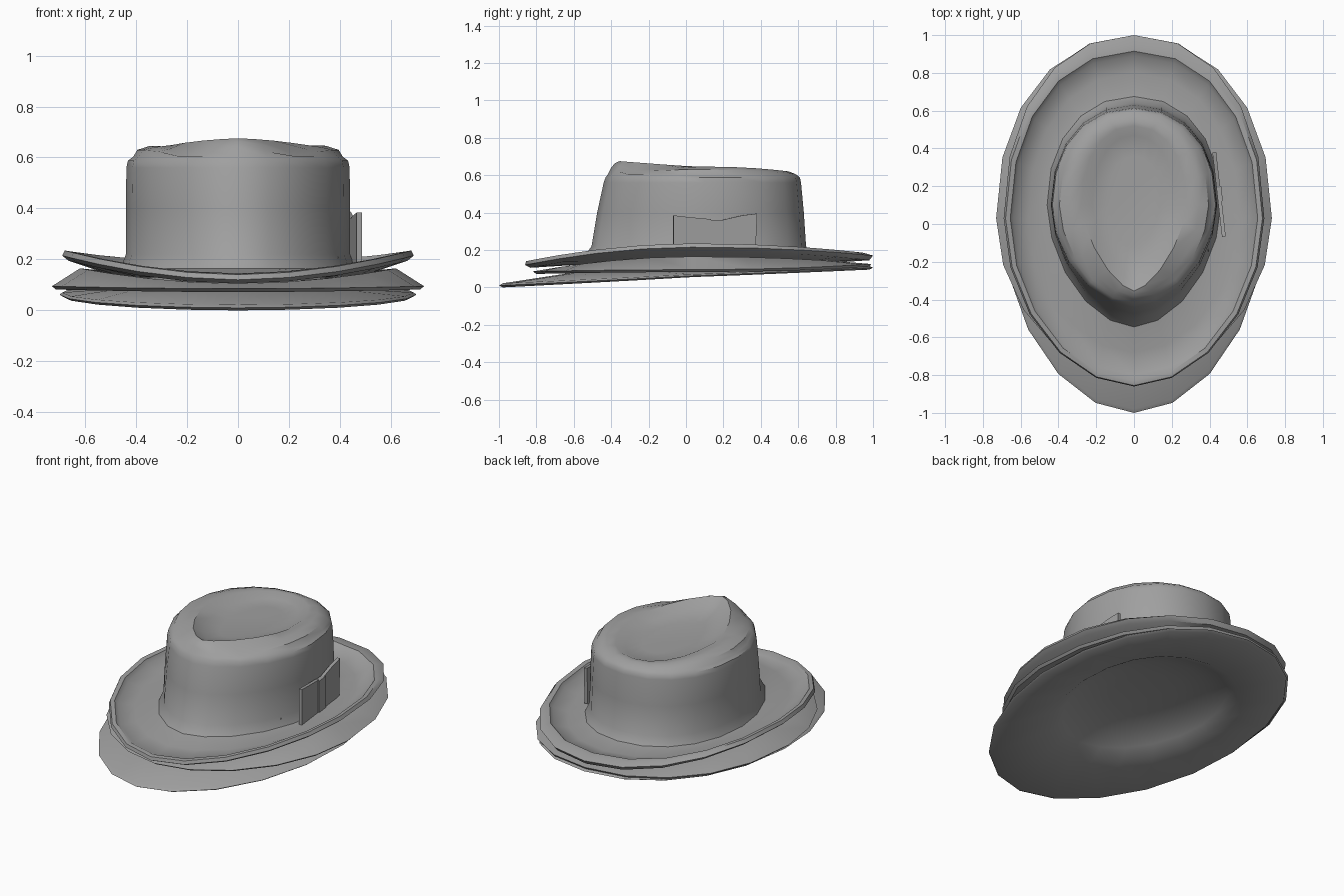
import bpy
import bmesh
from math import sin, cos, pi, exp, atan2, radians
from mathutils import Matrix

cube = bpy.data.objects.get("Cube")
if cube:
    bpy.data.objects.remove(cube, do_unlink=True)

SEGMENTS = 20
felt = bpy.data.materials.new("grey felt")
felt.use_nodes = True
felt.diffuse_color = (0.35, 0.35, 0.35, 1)
felt.node_tree.nodes["Principled BSDF"].inputs["Base Color"].default_value = felt.diffuse_color


def finish(bm, name, angle=40):
    mesh = bpy.data.meshes.new(name)
    bm.to_mesh(mesh)
    bm.free()
    mesh.materials.append(felt)
    obj = bpy.data.objects.new(name, mesh)
    bpy.context.collection.objects.link(obj)
    bpy.ops.object.select_all(action="DESELECT")
    obj.select_set(True)
    bpy.context.view_layer.objects.active = obj
    bpy.ops.object.shade_smooth_by_angle(angle=radians(angle))


def egg_ring(bm, row, middle, bend, fullness=1.9, pinch=0):
    """Egg outline: half width, front y, back y, then heights at front, side, back."""
    width, front, back, z_front, z_side, z_back = row
    ring = []
    for i in range(SEGMENTS):
        t = 2 * pi * i / SEGMENTS
        s, c = sin(t), cos(t)
        power = 2 / (fullness if c > 0 else 2.15)
        x = width * abs(s) ** power * (1 if s > 0 else -1)
        reach = abs(c) ** power
        y = middle + reach * ((front if c > 0 else back) - middle)
        z = z_side + ((z_front if c > 0 else z_back) - z_side) * abs(c) ** bend
        if c > 0.1:
            # finger dents on both sides of the front ridge
            z -= pinch * exp(-((abs(x) - 0.2) / 0.1) ** 2)
        ring.append(bm.verts.new((x, y, z)))
    return ring


def loft(bm, rings):
    for a, b in zip(rings, rings[1:]):
        for i in range(SEGMENTS):
            j = (i + 1) % SEGMENTS
            bm.faces.new((a[i], b[i], b[j], a[j]))


# Crown: teardrop dish with a ridge around it, dented shoulders, flared foot
bm = bmesh.new()
dish = [egg_ring(bm, r, 0.1, 1.5, 1.5) for r in (
    (0.14, -0.14, 0.36, 0.605, 0.60, 0.60),
    (0.22, -0.28, 0.47, 0.635, 0.61, 0.60),
    (0.28, -0.355, 0.52, 0.675, 0.643, 0.622),
)]
shoulder = [egg_ring(bm, r, 0.1, 2, 1.8, 0.035) for r in (
    (0.345, -0.38, 0.55, 0.665, 0.646, 0.62),
    (0.395, -0.40, 0.58, 0.64, 0.63, 0.608),
)]
wall = [egg_ring(bm, r, 0.1, 2, 1.8) for r in (
    (0.412, -0.418, 0.597, 0.605, 0.602, 0.598),
    (0.432, -0.43, 0.61, 0.588, 0.588, 0.585),
    (0.438, -0.44, 0.615, 0.56, 0.56, 0.56),
    (0.44, -0.475, 0.63, 0.40, 0.40, 0.40),
    (0.44, -0.505, 0.642, 0.22, 0.22, 0.22),
    (0.46, -0.545, 0.675, 0.165, 0.165, 0.17),
)]
# Upper brim, turned up at the sides, with a rolled edge
brim = [egg_ring(bm, r, 0.03, 2) for r in (
    (0.56, -0.68, 0.80, 0.14, 0.165, 0.155),
    (0.64, -0.80, 0.89, 0.13, 0.205, 0.17),
    (0.655, -0.83, 0.915, 0.145, 0.23, 0.188),
    (0.68, -0.855, 0.95, 0.14, 0.235, 0.185),
    (0.69, -0.86, 1.0, 0.12, 0.215, 0.17),
    (0.665, -0.83, 0.98, 0.105, 0.195, 0.145),
    (0.50, -0.60, 0.75, 0.12, 0.14, 0.13),
)]
bm.faces.new(dish[0])
loft(bm, dish + shoulder + wall + brim)
finish(bm, "crown_and_upper_brim")

# Middle brim layer, the widest one, rising to meet the upper brim
bm = bmesh.new()
loft(bm, [egg_ring(bm, r, 0.03, 2) for r in (
    (0.48, -0.56, 0.68, 0.11, 0.135, 0.125),
    (0.62, -0.70, 0.87, 0.105, 0.165, 0.135),
    (0.73, -0.82, 0.99, 0.085, 0.095, 0.125),
    (0.715, -0.80, 0.98, 0.072, 0.082, 0.11),
    (0.50, -0.58, 0.70, 0.085, 0.095, 0.105),
)])
finish(bm, "middle_brim")

# Lower brim dipping to the front, with a shallow hollow underneath
bm = bmesh.new()
under = [egg_ring(bm, r, 0.03, 1) for r in (
    (0.50, -0.60, 0.70, 0.08, 0.085, 0.10),
    (0.69, -0.98, 0.98, 0.022, 0.07, 0.115),
    (0.70, -1.0, 1.0, 0.01, 0.062, 0.105),
    (0.69, -0.98, 0.98, 0.0, 0.055, 0.095),
)]
hollow = [egg_ring(bm, r, 0.1, 1) for r in (
    (0.46, -0.55, 0.67, 0.045, 0.065, 0.09),
    (0.41, -0.46, 0.60, 0.085, 0.10, 0.12),
    (0.32, -0.34, 0.48, 0.13, 0.14, 0.15),
    (0.18, -0.14, 0.32, 0.165, 0.165, 0.165),
)]
loft(bm, under + hollow)
bm.faces.new(list(reversed(hollow[-1])))
finish(bm, "lower_brim_and_lining", 60)


def panel(name, outline, thickness, place):
    """Flat cloth piece drawn in y and z, with thickness along x."""
    bm = bmesh.new()
    face = bm.faces.new([bm.verts.new((0, y, z)) for y, z in outline])
    extruded = bmesh.ops.extrude_face_region(bm, geom=[face])["geom"]
    bmesh.ops.translate(bm, vec=(thickness, 0, 0),
                        verts=[v for v in extruded if isinstance(v, bmesh.types.BMVert)])
    bmesh.ops.recalc_face_normals(bm, faces=bm.faces)
    bmesh.ops.transform(bm, matrix=place, verts=bm.verts)
    finish(bm, name, 30)


# Side bow, angled away from the crown towards the front
bow_place = Matrix.Translation((0.44, 0.16, 0)) @ Matrix.Rotation(atan2(0.05, 0.44), 4, "Z")
panel("bow_front_loop", [(-0.23, 0.15), (-0.03, 0.15), (-0.03, 0.365),
                         (-0.14, 0.375), (-0.23, 0.385)], 0.02, bow_place)
panel("bow_back_loop", [(0.03, 0.15), (0.21, 0.17), (0.22, 0.395),
                        (0.14, 0.385), (0.03, 0.36)], 0.02, bow_place)
panel("bow_knot", [(-0.04, 0.15), (0.04, 0.15), (0.04, 0.36), (-0.04, 0.36)],
      0.026, bow_place)
panel("ribbon_tail", [(-0.33, 0.15), (-0.14, 0.14), (-0.16, 0.19), (-0.30, 0.21)],
      0.015, Matrix.Translation((0.41, 0.16, 0)) @ Matrix.Rotation(radians(-6), 4, "Z"))
